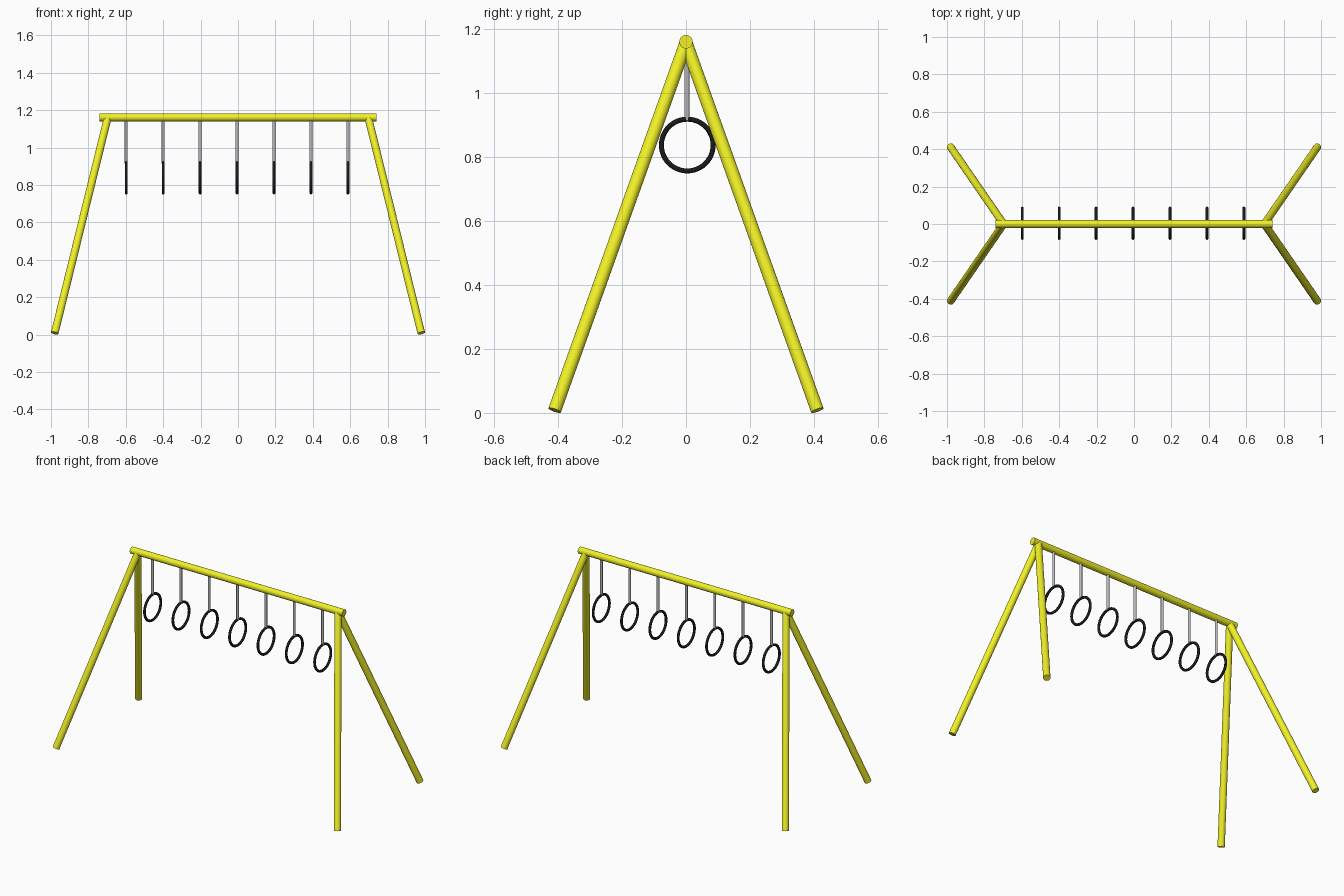
import bpy
from mathutils import Vector

if "Cube" in bpy.data.objects:
    bpy.data.objects.remove(bpy.data.objects["Cube"])


def material(name, color):
    m = bpy.data.materials.new(name)
    m.diffuse_color = color
    m.use_nodes = True
    m.node_tree.nodes["Principled BSDF"].inputs["Base Color"].default_value = m.diffuse_color
    return m


yellow = material("yellow_paint", (0.88, 0.88, 0.02, 1))
black = material("black_rubber", (0.01, 0.01, 0.01, 1))
steel = material("grey_steel", (0.5, 0.5, 0.52, 1))


def finish(name, mat):
    ob = bpy.context.object
    ob.name = name
    ob.data.materials.append(mat)
    bpy.ops.object.shade_smooth_by_angle()
    return ob


def tube(name, a, b, radius, mat, sides=32):
    a, b = Vector(a), Vector(b)
    d = b - a
    bpy.ops.mesh.primitive_cylinder_add(
        vertices=sides, radius=radius, depth=d.length,
        location=(a + b) / 2, rotation=d.to_track_quat('Z', 'Y').to_euler())
    return finish(name, mat)


# Top beam
BEAM_Z = 1.161
tube("top_beam", (-0.74, 0, BEAM_Z), (0.74, 0, BEAM_Z), 0.021, yellow)

# Four splayed legs
for sx, side in ((-1, "left"), (1, "right")):
    for sy, end in ((-1, "front"), (1, "back")):
        tube(f"{end}_{side}_leg", (sx * 0.98, sy * 0.411, 0.008),
             (sx * 0.697, 0, 1.158), 0.0205, yellow)

# Hanging rods with rings
for i in range(7):
    x = -0.005 + (i - 3) * 0.1975
    tube(f"hanging_rod_{i + 1}", (x, 0.003, 0.915), (x, 0.003, BEAM_Z),
         0.008, steel, 20)
    bpy.ops.mesh.primitive_torus_add(
        location=(x, 0.004, 0.838), rotation=(0, 1.570796, 0),
        major_radius=0.081, minor_radius=0.0078,
        major_segments=48, minor_segments=14)
    finish(f"hand_ring_{i + 1}", black)
